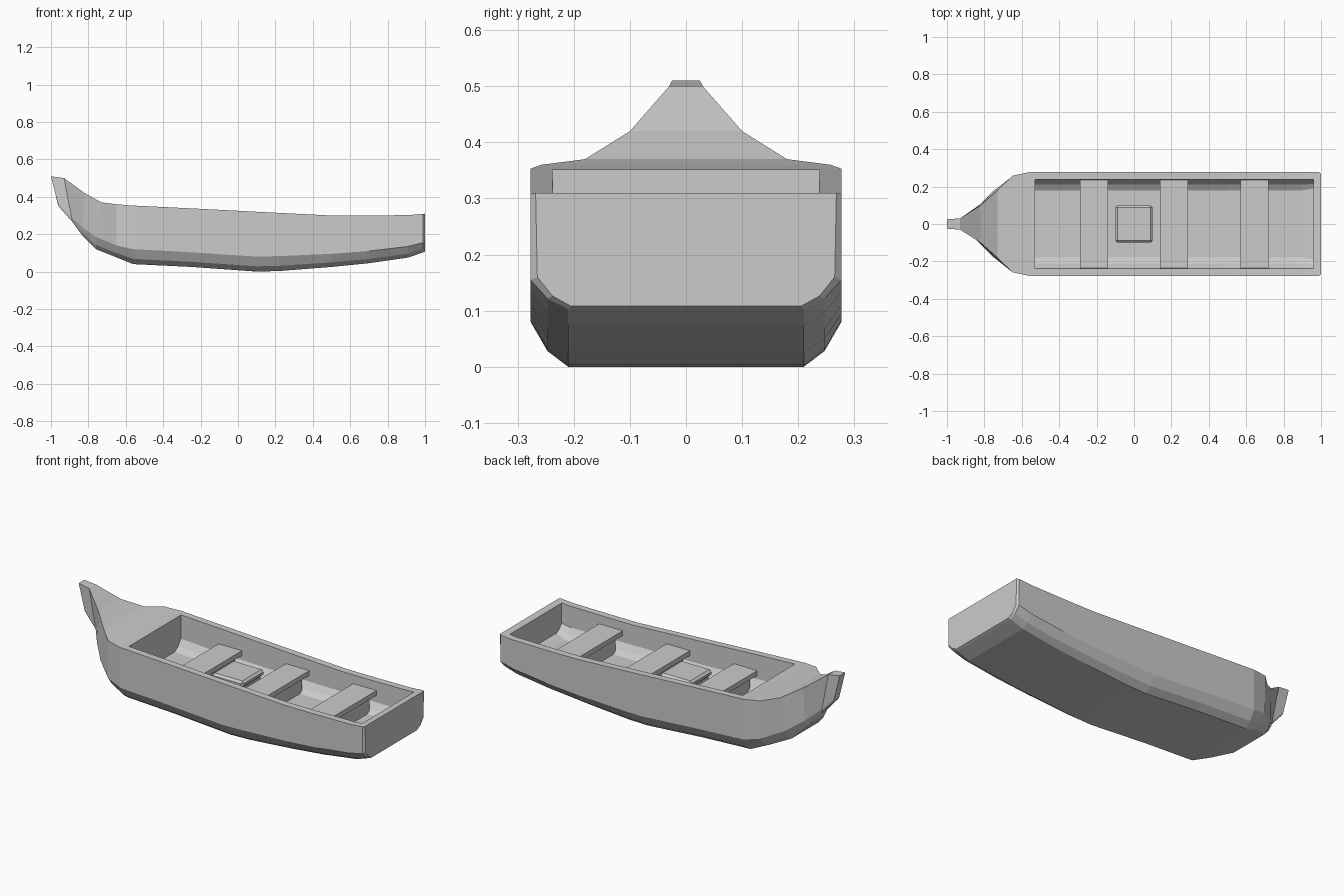
import bpy, bmesh

if "Cube" in bpy.data.objects:
    bpy.data.objects.remove(bpy.data.objects["Cube"])


def loft(name, stations):
    """Skin mirrored cross-sections; each is a list of (x, half_width, z) from top to bottom."""
    bm = bmesh.new()
    rings = []
    for half in stations:
        ring = half + [(x, -y, z) for x, y, z in reversed(half)]
        rings.append([bm.verts.new(p) for p in ring])
    n = len(rings[0])
    for a, b in zip(rings, rings[1:]):
        for i in range(n):
            j = (i + 1) % n
            bm.faces.new((a[i], a[j], b[j], b[i]))
    bm.faces.new(rings[0])
    bm.faces.new(rings[-1])
    bmesh.ops.recalc_face_normals(bm, faces=bm.faces)
    mesh = bpy.data.meshes.new(name)
    bm.to_mesh(mesh)
    bm.free()
    ob = bpy.data.objects.new(name, mesh)
    bpy.context.collection.objects.link(ob)
    return ob


def section(top, chine, bottom):
    """Half section with a softened chine between side and bottom."""
    mid = (
        (chine[0] + bottom[0]) / 2,
        bottom[1] + 0.55 * (chine[1] - bottom[1]),
        bottom[2] + 0.35 * (chine[2] - bottom[2]),
    )
    return [top, chine, mid, bottom]


def box(name, x0, x1, y, z0, z1, bevel=0.0):
    bpy.ops.mesh.primitive_cube_add(size=1, location=((x0 + x1) / 2, 0, (z0 + z1) / 2))
    ob = bpy.context.object
    ob.name = name
    ob.scale = (x1 - x0, 2 * y, z1 - z0)
    bpy.ops.object.transform_apply(location=False, rotation=False, scale=True)
    if bevel:
        mod = ob.modifiers.new("bevel", 'BEVEL')
        mod.width = bevel
        mod.segments = 1
    return ob


# Hull: raised narrow stem, rounded bow, then straight sides
stations = [
    section((-1.0, .025, .51), (-.965, .025, .37), (-.96, .02, .35)),
    section((-.93, .03, .50), (-.89, .03, .29), (-.885, .025, .265)),
    section((-.82, .10, .42), (-.83, .10, .235), (-.83, .07, .19)),
    section((-.73, .18, .37), (-.76, .17, .185), (-.76, .12, .12)),
    section((-.65, .258, .36), (-.65, .255, .14), (-.66, .18, .08)),
]
# x, sheer height, chine height, keel height
for x, top, chine, keel in [(-.56, .353, .12, .04), (-.25, .338, .103, .025),
                            (.10, .32, .08, .0), (.22, .314, .083, .003),
                            (.50, .30, .095, .025), (.70, .30, .11, .045),
                            (.91, .302, .135, .075), (.99, .308, .155, .103)]:
    stations.append(section((x, .277, top), (x, .277, chine), (x, .21, keel)))
stations.append(section((1.0, .268, .31), (1.0, .265, .16), (1.0, .205, .108)))
hull = loft("hull", stations)

# Open cockpit cut from the hull, with a sloped inner chine
inner = []
for x, chine, floor, w in [(-.53, .215, .16, .18), (-.25, .20, .145, .18),
                           (.10, .19, .135, .18), (.50, .185, .13, .18),
                           (.90, .18, .13, .18), (.96, .19, .15, .19)]:
    inner.append(section((x, .243, .6), (x, .235, chine), (x, w, floor)))
cutter = loft("cockpit_cutter", inner)
cutter.hide_render = True
cut = hull.modifiers.new("cockpit", 'BOOLEAN')
cut.operation = 'DIFFERENCE'
cut.solver = 'EXACT'
cut.object = cutter
bpy.context.view_layer.objects.active = hull
hull.select_set(True)
bpy.ops.object.modifier_apply(modifier=cut.name)
bpy.data.objects.remove(cutter)

# Three cross benches on recessed supports
for i, x in enumerate((-.29, .14, .57), 1):
    box(f"bench_{i}", x, x + .15, .245, .222, .25)
    box(f"bench_support_{i}", x + .02, x + .13, .20, .12, .225)

# Small hatch box with a bevelled lid
box("hatch_base", -.085, .085, .085, .12, .23)
box("hatch_lid", -.1, .1, .1, .222, .26, bevel=.012)
